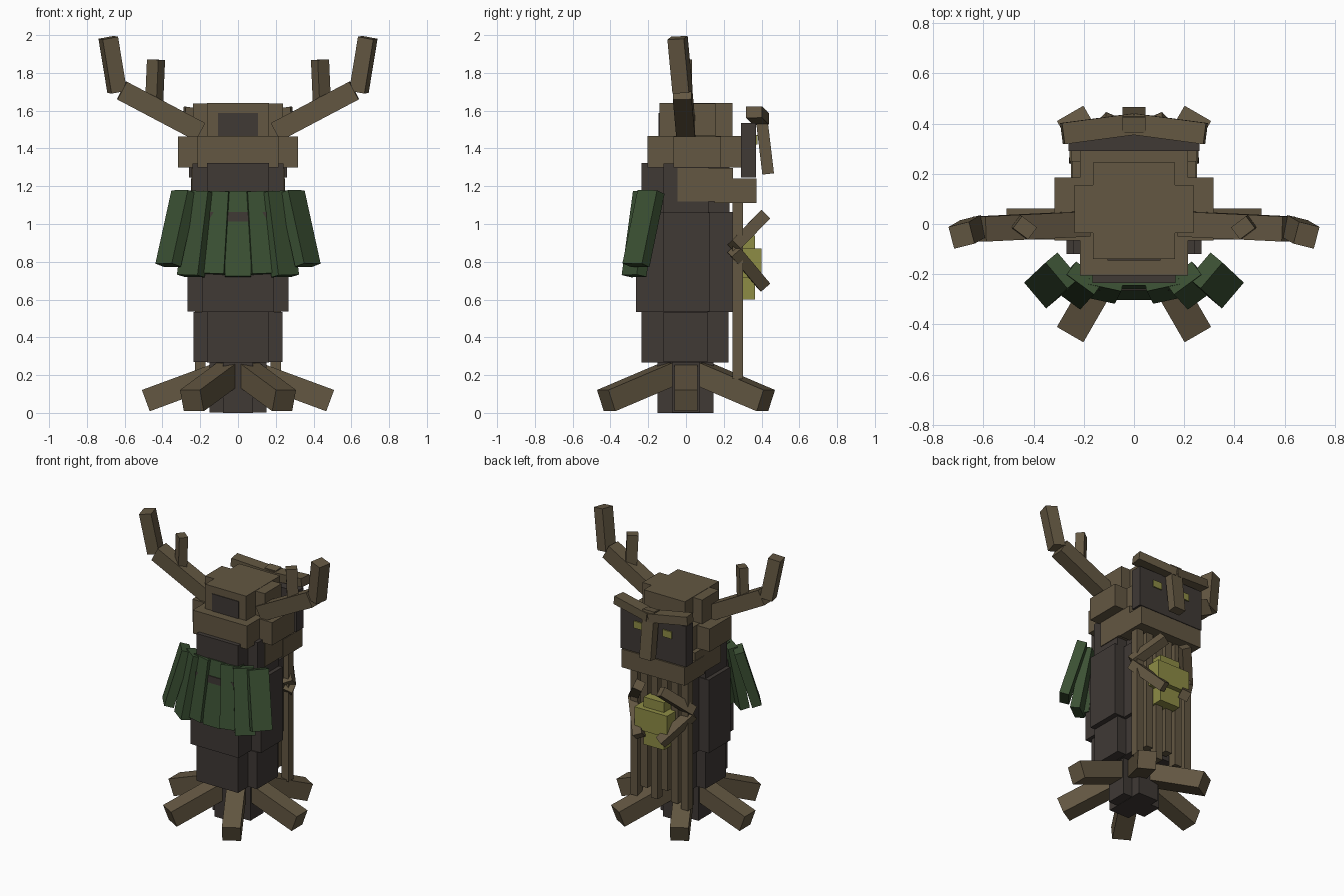
import bpy, bmesh, math
from mathutils import Vector, Matrix

if "Cube" in bpy.data.objects:
    bpy.data.objects.remove(bpy.data.objects["Cube"])


def material(name, rgb):
    m = bpy.data.materials.new(name)
    m.diffuse_color = (*rgb, 1)
    m.use_nodes = True
    m.node_tree.nodes["Principled BSDF"].inputs["Base Color"].default_value = m.diffuse_color
    return m


BARK = material("brown_bark", (0.125, 0.095, 0.054))
DARK = material("dark_wood", (0.050, 0.041, 0.036))
LEAF = material("green_leaf", (0.044, 0.082, 0.034))
GLOW = material("yellow_amber", (0.27, 0.262, 0.06))


def add_block(name, matrix, mat):
    """Unit cube placed by a matrix."""
    mesh = bpy.data.meshes.new(name)
    bm = bmesh.new()
    bmesh.ops.create_cube(bm, size=1, matrix=matrix)
    bm.to_mesh(mesh)
    bm.free()
    mesh.materials.append(mat)
    obj = bpy.data.objects.new(name, mesh)
    bpy.context.collection.objects.link(obj)
    return obj


def box(name, x, y, z, mat):
    """Upright block given by its (min, max) on each axis."""
    lo, hi = Vector((x[0], y[0], z[0])), Vector((x[1], y[1], z[1]))
    size = hi - lo
    return add_block(name, Matrix.Translation((lo + hi) / 2) @ Matrix.Diagonal((*size, 1)), mat)


def beam(name, a, b, width, depth, side, mat):
    """Bar from a to b; width runs along the side direction."""
    a, b = Vector(a), Vector(b)
    zax = (b - a).normalized()
    xax = Vector(side)
    xax = (xax - zax * xax.dot(zax)).normalized()
    yax = zax.cross(xax)
    rot = Matrix((xax, yax, zax)).transposed().to_4x4()
    size = Matrix.Diagonal((width, depth, (b - a).length, 1))
    return add_block(name, Matrix.Translation((a + b) / 2) @ rot @ size, mat)


def cross(name, xa, ya, xb, yb, z, mat):
    """Plus-shaped block from two crossing boxes."""
    box(name + "_long", (-xa, xa), ya, z, mat)
    box(name + "_wide", (-xb, xb), yb, (z[0] + 0.002, z[1] - 0.002), mat)


# Trunk, bottom to top
cross("trunk_foot", 0.08, (-0.15, 0.145), 0.15, (-0.075, 0.075), (0, 0.27), DARK)
cross("lower_trunk", 0.165, (-0.235, 0.225), 0.235, (-0.12, 0.115), (0.267, 0.535), DARK)
cross("upper_trunk", 0.19, (-0.265, 0.245), 0.268, (-0.12, 0.125), (0.535, 1.063), DARK)
cross("neck", 0.165, (-0.235, 0.23), 0.24, (-0.12, 0.12), (1.06, 1.322), DARK)

# Head
cross("head_band", 0.215, (-0.205, 0.305), 0.317, (-0.065, 0.185), (1.298, 1.465), BARK)
cross("crown", 0.163, (-0.14, 0.245), 0.237, (-0.035, 0.155), (1.465, 1.64), BARK)
box("knothole", (-0.105, 0.105), (-0.145, -0.13), (1.465, 1.588), DARK)

# Face
box("face_mask", (-0.26, 0.26), (0.29, 0.37), (1.245, 1.535), DARK)
box("jaw", (-0.246, 0.246), (-0.045, 0.25), (1.12, 1.297), BARK)
box("chin", (-0.25, 0.25), (0.15, 0.372), (1.11, 1.24), BARK)
beam("nose", (0, 0.435, 1.265), (0, 0.395, 1.6), 0.09, 0.062, (1, 0, 0), BARK)
for s, tag in ((-1, "left"), (1, "right")):
    box("eye_" + tag, sorted((s * 0.08, s * 0.15)), (0.365, 0.378), (1.42, 1.47), GLOW)
    beam("brow_" + tag, (0, 0.398, 1.555), (s * 0.285, 0.36, 1.592), 0.085, 0.06, (0, 1, 0), BARK)

# Beard strands hanging from the chin
for i, (x, bottom) in enumerate(((0.2, 0.18), (0.12, 0.26), (0.04, 0.2),
                                 (-0.04, 0.28), (-0.12, 0.21), (-0.2, 0.18))):
    box(f"beard_strand_{i}", (x - 0.027, x + 0.027), (0.245, 0.303), (bottom, 1.13), BARK)

# Amber heart held by four claws
box("heart_core", (-0.08, 0.08), (0.245, 0.365), (0.6, 0.94), GLOW)
box("heart_bulge", (-0.13, 0.13), (0.245, 0.4), (0.715, 0.87), GLOW)
for s, tag in ((-1, "left"), (1, "right")):
    beam("upper_claw_" + tag, (s * 0.23, 0.255, 0.88), (s * 0.085, 0.41, 1.04),
         0.065, 0.065, (0, 1, -1), BARK)
    beam("lower_claw_" + tag, (s * 0.23, 0.255, 0.86), (s * 0.085, 0.41, 0.675),
         0.065, 0.065, (0, 1, 1), BARK)

# Six roots spread around the foot
for i in range(6):
    a = math.radians(60 * i)
    c, s = math.cos(a), math.sin(a)
    beam(f"root_{i}", (c * 0.1, s * 0.1, 0.208), (c * 0.488, s * 0.488, 0.065),
         0.122, 0.12, (-s, c, 0), BARK)

# Antlers
for s, tag in ((-1, "left"), (1, "right")):
    beam("antler_branch_" + tag, (s * 0.2, 0, 1.488), (s * 0.615, -0.02, 1.707),
         0.1, 0.107, (0, 1, 0), BARK)
    beam("antler_tip_" + tag, (s * 0.64, -0.018, 1.70), (s * 0.687, -0.045, 1.986),
         0.09, 0.085, (s * 0.25, 1, 0), BARK)
    beam("antler_prong_" + tag, (s * 0.445, -0.012, 1.62), (s * 0.434, -0.015, 1.87),
         0.075, 0.06, (s * 0.8, 0.6, 0), BARK)

# Leaf cape: x/y at the top, x/y/z at the bottom, turn in degrees
leaves = (
    ((0, -0.212), (0, -0.27, 0.72), 0),
    ((0.11, -0.222), (0.135, -0.272, 0.735), 12),
    ((0.195, -0.215), (0.25, -0.275, 0.725), 36),
    ((0.285, -0.185), (0.37, -0.265, 0.782), 50),
)
for i, (top, bottom, turn) in enumerate(leaves):
    a = math.radians(turn)
    for s in ((1, -1) if i else (1,)):
        beam(f"cape_leaf_{i}_{'right' if s > 0 else 'left'}", (s * top[0], top[1], 1.17),
             (s * bottom[0], *bottom[1:]), 0.135, 0.065, (s * math.cos(a), math.sin(a), 0), LEAF)
